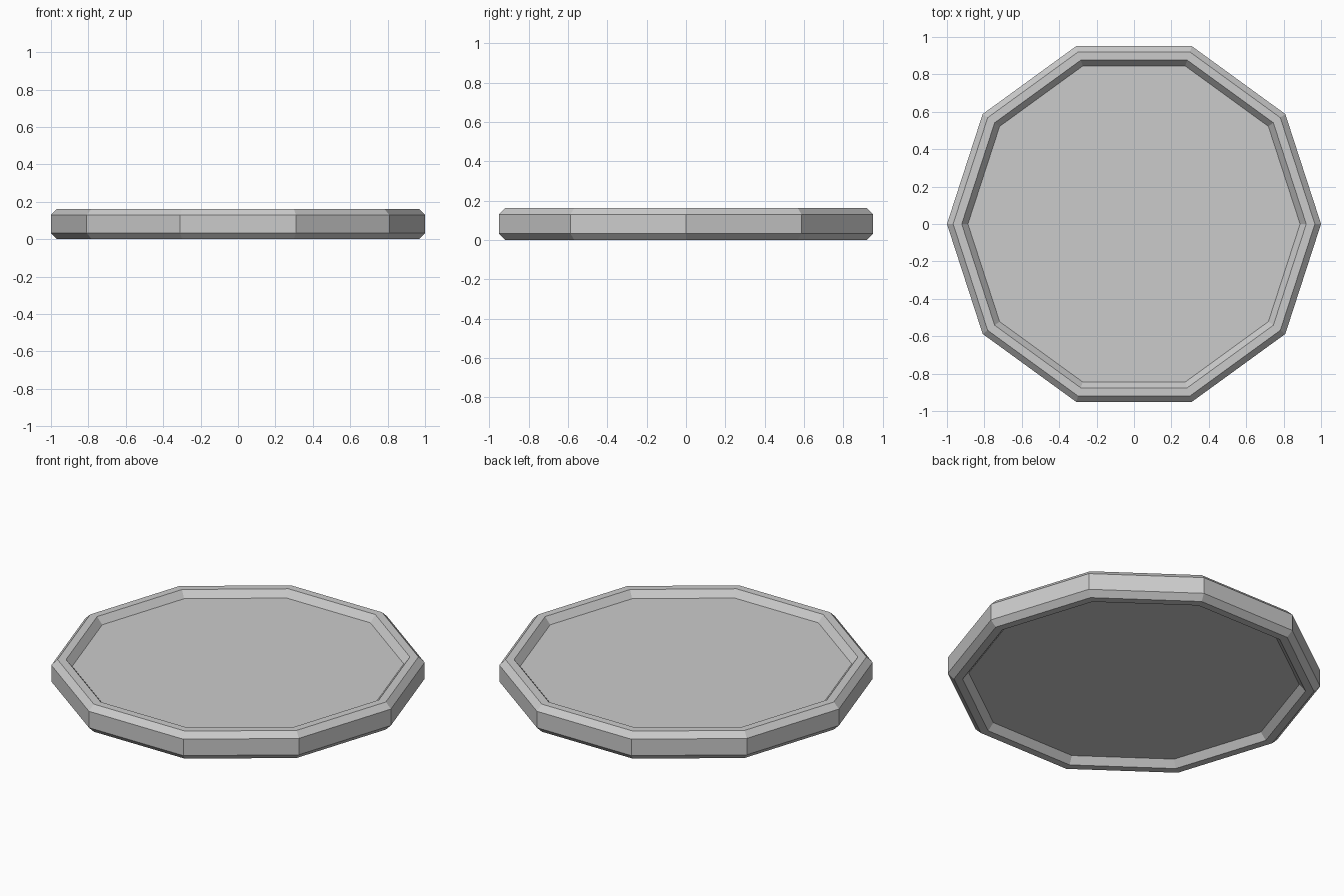
import bpy
import bmesh
from math import cos, sin, tau

SIDES = 10
HEIGHT = 0.163
CHAMFER = 0.033
RECESS = 0.04

cube = bpy.data.objects.get("Cube")
if cube:
    bpy.data.objects.remove(cube, do_unlink=True)

# Plain grey material
grey = bpy.data.materials.new("plain_grey")
grey.use_nodes = True
colour = (0.6, 0.6, 0.6, 1.0)
grey.diffuse_color = colour
grey.node_tree.nodes["Principled BSDF"].inputs["Base Color"].default_value = colour

# Half profile as (radius, depth from the flat face): recess, rim, outer chamfer
half = [(0.888, RECESS), (0.921, 0), (0.967, 0), (1.0, CHAMFER)]
profile = half + [(r, HEIGHT - d) for r, d in reversed(half)]

# Ten-sided disc: a ring per profile point, bridged, with a floor on each side
bm = bmesh.new()
rings = [[bm.verts.new((r * cos(tau * i / SIDES), r * sin(tau * i / SIDES), z))
          for i in range(SIDES)] for r, z in profile]
for low, high in zip(rings, rings[1:]):
    for i in range(SIDES):
        j = (i + 1) % SIDES
        bm.faces.new((low[i], low[j], high[j], high[i]))
bm.faces.new(reversed(rings[0]))
bm.faces.new(rings[-1])
bmesh.ops.recalc_face_normals(bm, faces=bm.faces)

mesh = bpy.data.meshes.new("ten_sided_disc")
bm.to_mesh(mesh)
bm.free()
mesh.materials.append(grey)
disc = bpy.data.objects.new("ten_sided_disc", mesh)
bpy.context.collection.objects.link(disc)
